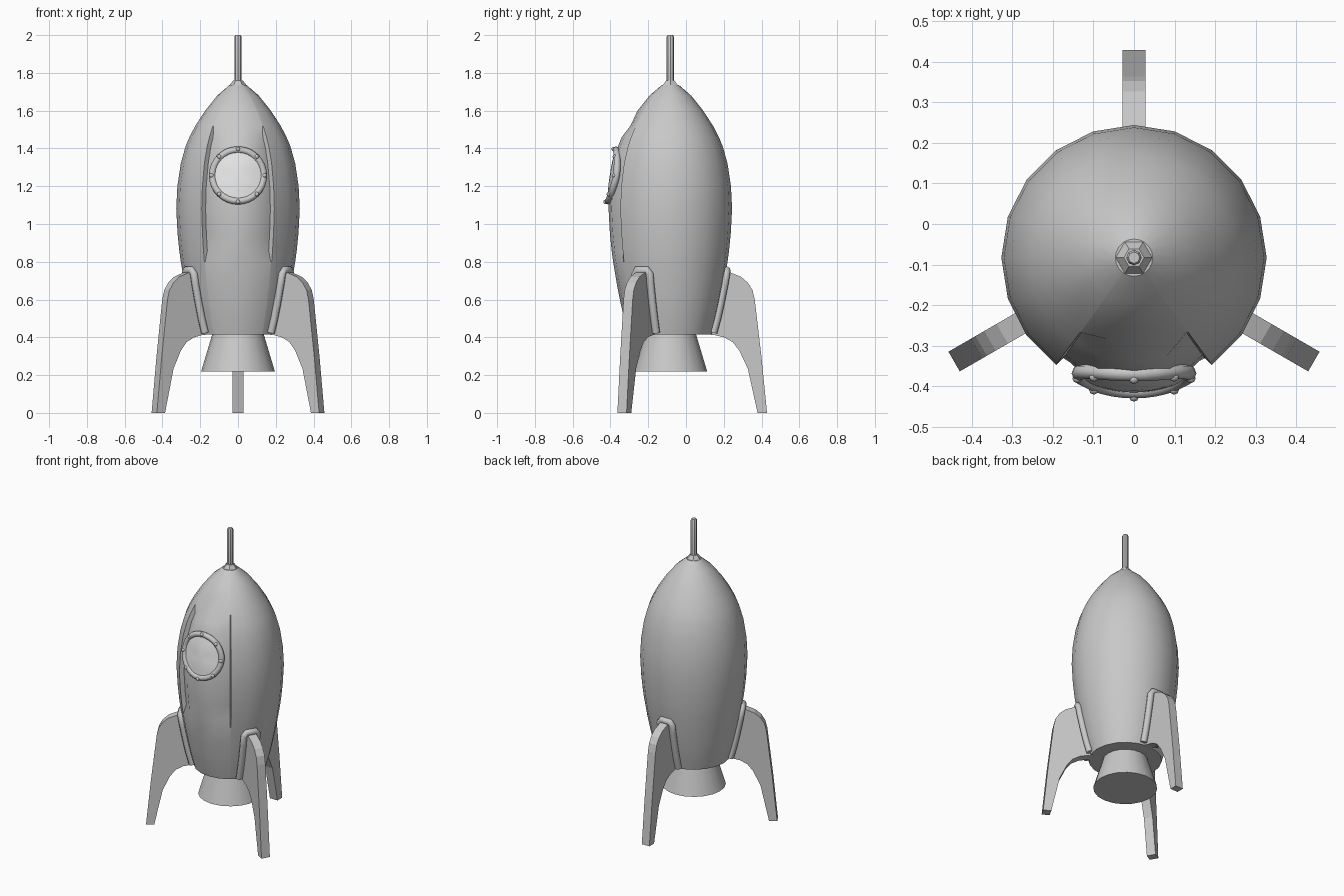
import bpy, bmesh, math
from mathutils import Vector, Matrix

if "Cube" in bpy.data.objects:
    bpy.data.objects.remove(bpy.data.objects["Cube"])

AXIS_Y = -0.083  # the hull axis sits forward of the origin


def material(name, v):
    m = bpy.data.materials.new(name)
    m.diffuse_color = (v, v, v, 1)
    m.use_nodes = True
    m.node_tree.nodes["Principled BSDF"].inputs["Base Color"].default_value = m.diffuse_color
    return m


GREY = material("hull grey", 0.58)
PALE = material("window pale grey", 0.8)


def finish(name, bm, mat=GREY, smooth=True, angle=35):
    bmesh.ops.recalc_face_normals(bm, faces=bm.faces)
    me = bpy.data.meshes.new(name)
    bm.to_mesh(me)
    bm.free()
    ob = bpy.data.objects.new(name, me)
    bpy.context.collection.objects.link(ob)
    me.materials.append(mat)
    if smooth:
        bpy.ops.object.select_all(action='DESELECT')
        ob.select_set(True)
        bpy.context.view_layer.objects.active = ob
        bpy.ops.object.shade_smooth_by_angle(angle=math.radians(angle))
    return ob


def loft(bm, rings, closed=False, caps=True):
    """Bridge successive rings of points."""
    rows = [[bm.verts.new(p) for p in ring] for ring in rings]
    n = len(rows[0])
    pairs = list(zip(rows, rows[1:])) + ([(rows[-1], rows[0])] if closed else [])
    for a, b in pairs:
        for i in range(n):
            j = (i + 1) % n
            bm.faces.new((a[i], a[j], b[j], b[i]))
    if caps and not closed:
        bm.faces.new(rows[0])
        bm.faces.new(rows[-1])


def circle(r, z, n, start=0.0):
    return [(r * math.cos(start + 2 * math.pi * i / n),
             AXIS_Y + r * math.sin(start + 2 * math.pi * i / n), z) for i in range(n)]


def tube(bm, path, radius, closed, sides=8):
    """Sweep a round section along a path of (point, outward) pairs."""
    n = len(path)
    rings = []
    for i, (p, out) in enumerate(path):
        a = path[(i - 1) % n if closed else max(i - 1, 0)][0]
        b = path[(i + 1) % n if closed else min(i + 1, n - 1)][0]
        t = (b - a).normalized()
        side = t.cross(out).normalized()
        up = side.cross(t)
        rings.append([p + radius * (side * math.cos(k) + up * math.sin(k))
                      for k in (2 * math.pi * s / sides for s in range(sides))])
    loft(bm, rings, closed)


# Hull profile: height, radius
PROFILE = [(.415, .222), (.5, .245), (.58, .263), (.68, .283), (.8, .303), (.86, .311),
           (.95, .32), (1.08, .327), (1.2, .321), (1.32, .303), (1.41, .278),
           (1.46, .257), (1.52, .226), (1.6, .174), (1.68, .11), (1.735, .046)]


def hull_radius(z):
    for (z0, r0), (z1, r1) in zip(PROFILE, PROFILE[1:]):
        if z <= z1:
            return r0 + (r1 - r0) * (z - z0) / (z1 - z0)
    return PROFILE[-1][1]


# Hull with a pressed door panel: extra columns form a groove on either side
angles = [(18 * i, 0) for i in range(20)] + [(270 - 35, 1), (270 + 35, 1)]
angles.sort()
bm = bmesh.new()
rings = []
for z, r in PROFILE:
    ring = []
    for deg, groove in angles:
        rr = r
        if groove and .81 < z < 1.47:
            rr -= .028
        elif abs(deg - 270) < 30 and z == 1.52:
            rr -= .015
        a = math.radians(deg)
        ring.append((rr * math.cos(a), AXIS_Y + rr * math.sin(a), z))
    rings.append(ring)
loft(bm, rings)
finish("hull", bm)

# Exhaust nozzle
bm = bmesh.new()
loft(bm, [circle(.195, .22, 20), circle(.135, .42, 20)])
finish("exhaust_nozzle", bm)

# Nose collar and antenna
bm = bmesh.new()
loft(bm, [circle(.049, 1.73, 6), circle(.025, 1.76, 6)])
finish("nose_collar", bm)
bm = bmesh.new()
loft(bm, [circle(.019, 1.75, 8), circle(.019, 1.992, 8), circle(.014, 2.0, 8)])
finish("antenna", bm)

# Three fins: side profile as radius, height
FIN = [(.20, .415), (.235, .412), (.285, .40), (.33, .375), (.365, .33), (.41, .235),
       (.462, 0), (.512, 0), (.482, .30), (.447, .60), (.435, .65), (.41, .69),
       (.375, .72), (.32, .742), (.25, .745)]
for k, deg in enumerate((90, 210, 330)):
    a = math.radians(deg)
    spin = Matrix.Translation((0, AXIS_Y, 0)) @ Matrix.Rotation(a, 4, 'Z')
    bm = bmesh.new()
    loft(bm, [[(r, w, z) for r, z in FIN] for w in (-.028, .028)])
    bm.transform(spin)
    finish(f"fin_{k + 1}", bm, smooth=False)

    # Rounded frame following the hull around the fin root
    leg = [(.045, z) for z in (.425, .5, .58, .68, .735)] + [(.032, .755)]
    outline = leg + [(-w, z) for w, z in reversed(leg)]
    path = [(Vector((hull_radius(z) + .003, w, z)), Vector((1, 0, 0))) for w, z in outline]
    bm = bmesh.new()
    tube(bm, path, .021, False)
    bm.transform(spin)
    finish(f"fin_frame_{k + 1}", bm, angle=50)


# Porthole wrapped on the hull front
def on_front(x, z, lift):
    r = hull_radius(z)
    return Vector((x, AXIS_Y - math.sqrt(r * r - x * x) - lift, z))


def round_window(radius, n, lift):
    return [on_front(radius * math.cos(2 * math.pi * i / n),
                     1.257 + radius * math.sin(2 * math.pi * i / n), lift)
            for i in range(n)]


bm = bmesh.new()
tube(bm, [(p, Vector((0, -1, 0))) for p in round_window(.136, 32, .004)], .018, True)
finish("window_ring", bm, angle=60)

# Glass, a thin curved pane
bm = bmesh.new()
center = bm.verts.new(on_front(0, 1.257, .008))
rows = [[bm.verts.new(p) for p in round_window(r, 32, .008)] for r in (.045, .085, .128)]
for i in range(32):
    j = (i + 1) % 32
    bm.faces.new((center, rows[0][i], rows[0][j]))
    for p, q in zip(rows, rows[1:]):
        bm.faces.new((p[i], q[i], q[j], p[j]))
pane = finish("window_glass", bm, PALE)
if pane.data.polygons[0].normal.y > 0:
    pane.data.flip_normals()

# Bolts around the ring
bm = bmesh.new()
for p in round_window(.14, 8, .018):
    bmesh.ops.create_uvsphere(bm, u_segments=8, v_segments=6, radius=.012,
                              matrix=Matrix.Translation(p))
finish("window_bolts", bm, angle=60)
